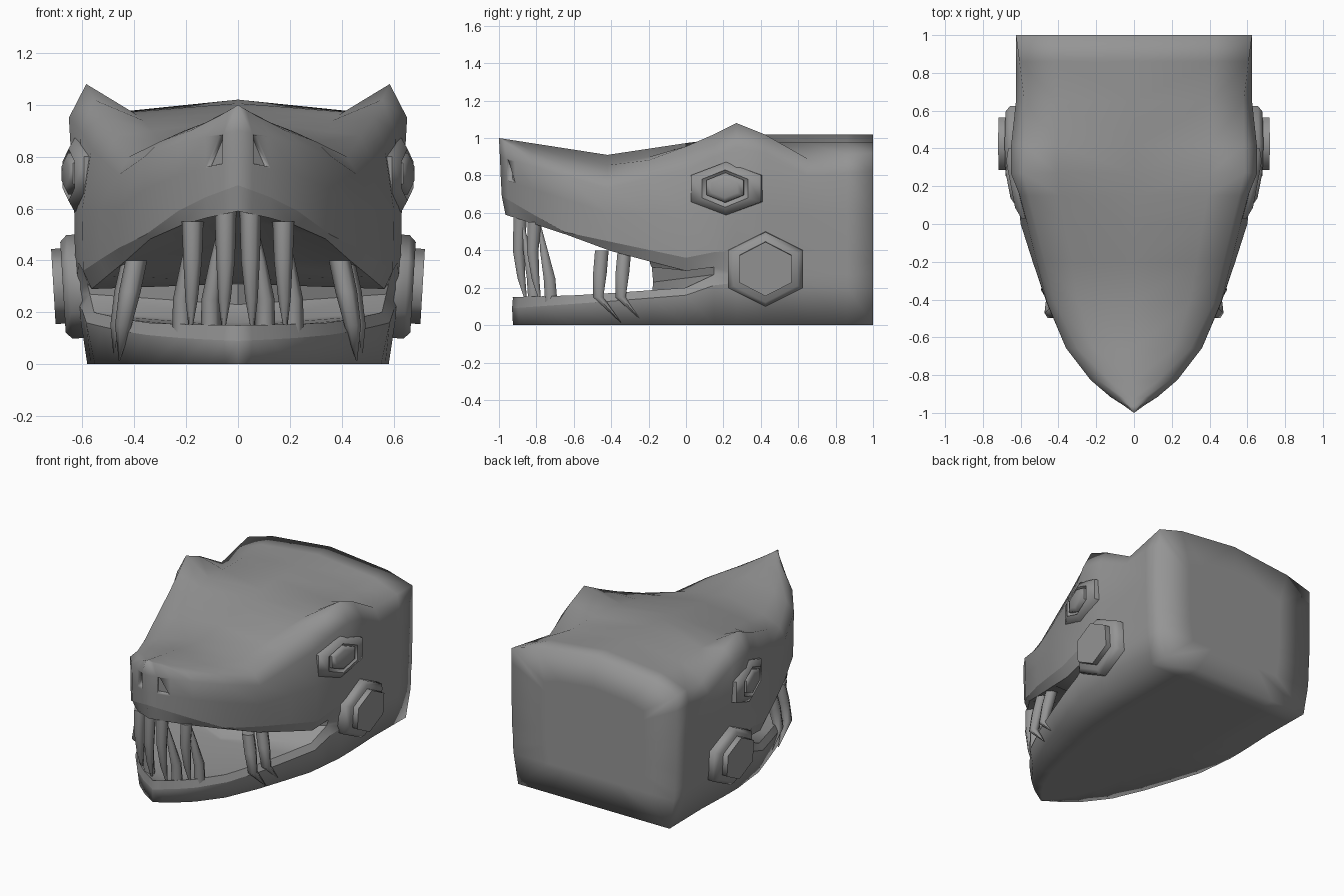
import bpy, bmesh, math
from mathutils import Matrix, Vector

cube = bpy.data.objects.get("Cube")
if cube:
    bpy.data.objects.remove(cube)

grey = bpy.data.materials.new("plain_grey")
grey.use_nodes = True
colour = (0.3, 0.3, 0.3, 1)
grey.diffuse_color = colour
grey.node_tree.nodes["Principled BSDF"].inputs["Base Color"].default_value = colour


def at(y, points):
    """Piecewise linear value at y."""
    if y <= points[0][0]:
        return points[0][1]
    for (y0, v0), (y1, v1) in zip(points, points[1:]):
        if y <= y1:
            return v0 + (v1 - v0) * (y - y0) / (y1 - y0)
    return points[-1][1]


def finish(name, bm):
    """Turn one half into a mirrored object."""
    bmesh.ops.remove_doubles(bm, verts=bm.verts, dist=0.0005)
    bmesh.ops.dissolve_degenerate(bm, edges=bm.edges, dist=0.0001)
    bmesh.ops.recalc_face_normals(bm, faces=bm.faces)
    for face in bm.faces:
        face.smooth = True
    mesh = bpy.data.meshes.new(name)
    bm.to_mesh(mesh)
    bm.free()
    mesh.materials.append(grey)
    obj = bpy.data.objects.new(name, mesh)
    bpy.context.collection.objects.link(obj)
    mirror = obj.modifiers.new("mirror", "MIRROR")
    mirror.use_clip = True
    return obj


def sharpen(obj, degrees):
    bpy.ops.object.select_all(action="DESELECT")
    obj.select_set(True)
    bpy.context.view_layer.objects.active = obj
    bpy.ops.object.shade_smooth_by_angle(angle=math.radians(degrees))


def bridge(bm, a, b):
    for i in range(len(a)):
        j = (i + 1) % len(a)
        bm.faces.new((a[i], a[j], b[j], b[i]))


# Half width of the head, the brow ridge and the eye hollow along the length
width = [(-1, 0), (-.965, .055), (-.92, .125), (-.83, .23), (-.66, .36),
         (-.38, .48), (0, .6), (.3, .635), (.65, .62), (1, .625)]
brow = [(-1, 0), (-.965, .033), (-.92, .08), (-.83, .185), (-.66, .3),
        (-.42, .42), (0, .52), (.27, .585), (.65, .58), (1, .625)]
hollow = width[:5] + [(-.42, .46), (0, .565), (.15, .605), (.27, .652), (.42, .65), (.65, .625), (1, .625)]
stations = [-1, -.965, -.92, -.83, -.66, -.42, -.2, 0, .15, .27, .42, .65, .86, 1]
corner = stations.index(.15)

# Rows from crown to belly: outline, share of it, forward reach, height
rows = {
    "crown": (width, 0, 1, [(-1, 1), (-.42, .91), (.08, .985), (.4, 1.02), (1, 1.02)]),
    "valley": (brow, .7, 1, [(-1, 1), (-.83, .93), (-.42, .855), (.08, .955), (.3, .975), (1, .975)]),
    "brow": (brow, 1, 1, [(-1, 1), (-.83, .9), (-.42, .8), (.08, .985), (.27, 1.08),
                          (.42, 1.02), (.65, .89), (1, .92)]),
    "temple": (hollow, 1, .995, [(-1, .9), (-.42, .73), (0, .83), (.27, .95), (.42, .92), (.65, .8), (1, .82)]),
    "cheek": (width, 1, .99, [(-1, .78), (-.42, .6), (.2, .6), (1, .6)]),
    "lip_top": (width, .995, .985, [(-1, .69), (-.67, .5), (0, .36), (.2, .4), (1, .4)]),
    "lip_edge": (width, .94, .965, [(-1, .59), (-.68, .49), (-.4, .39), (0, .29), (.15, .31), (1, .33)]),
    "jaw_edge": (width, .925, .925, [(-1, .15), (-.6, .16), (0, .2), (.15, .27), (1, .27)]),
    "jaw_side": (width, .975, .93, [(-1, .09), (-.4, .13), (0, .16), (.2, .23), (1, .2)]),
    "jaw_base": (width, .92, .925, [(-1, 0), (1, 0)]),
    "belly": (width, .5, .92, [(-1, 0), (1, 0)]),
    "keel": (width, 0, .92, [(-1, 0), (1, 0)]),
}
names = list(rows)
upper, lower = names.index("lip_edge"), names.index("jaw_edge")

# Head and jaw skin, with a smaller ring inside the back face
bm = bmesh.new()
grid = []
for y in stations:
    ring = []
    for name, (outline, share, reach, height) in rows.items():
        if y > .2 and name in ("lip_edge", "jaw_edge"):
            share = .985
        ring.append(bm.verts.new((share * at(y, outline), y * reach if y < 0 else y, at(y, height))))
    grid.append(ring)
grid.append([bm.verts.new((v.co.x * .6, 1, .5 + (v.co.z - .5) * .6)) for v in grid[-1]])

nostrils = []
for s in range(len(grid) - 1):
    for r in range(len(names) - 1):
        if r == upper and s < corner:
            continue
        face = bm.faces.new((grid[s][r], grid[s + 1][r], grid[s + 1][r + 1], grid[s][r + 1]))
        if s == 1 and names[r] == "temple":
            nostrils.append(face)
bm.faces.new(grid[-1])

# Crisp lip borders
for a, b in zip(grid[:corner + 1], grid[1:]):
    for row in ("lip_top", "jaw_side"):
        k = names.index(row)
        bm.edges.get((a[k], b[k])).smooth = False

# Mouth lining: palate, floor and back wall
lining = []
for s in range(corner + 1):
    y = stations[s] * .97
    depth = min(y, -.2) + .05 * max(0, y + .2)
    lip, jaw = grid[s][upper], grid[s][lower]
    roof = bm.verts.new((0, depth, lip.co.z + .08 * math.sin(math.pi * s / corner)))
    floor = bm.verts.new((0, depth * .96, jaw.co.z - .04 * min(1, s / 3)))
    lining.append((lip, roof, floor, jaw))
for a, b in zip(lining, lining[1:]):
    bm.faces.new((a[0], b[0], b[1], a[1]))
    bm.faces.new((a[2], b[2], b[3], a[3]))
    for k in (0, 3):
        bm.edges.get((a[k], b[k])).smooth = False
wall = bm.faces.new(lining[-1])
for edge in wall.edges:
    edge.smooth = False
bmesh.ops.recalc_face_normals(bm, faces=bm.faces)

# Nostril pits, narrowing to a point at the top
bmesh.ops.inset_individual(bm, faces=nostrils, thickness=.005, use_even_offset=True)
for face in nostrils:
    top = sorted(face.verts, key=lambda v: v.co.z)[2:]
    inner, outer = sorted(top, key=lambda v: v.co.x)
    outer.co = outer.co.lerp(inner.co, .8)
bmesh.ops.inset_individual(bm, faces=nostrils, thickness=.004, depth=-.03)
for face in nostrils:
    for edge in face.edges:
        edge.smooth = False
finish("head", bm)


def hex_boss(name, centre, yaw, roll, rings):
    """Stacked six-sided rings (half length, half height, outward)."""
    bm = bmesh.new()
    turn = Matrix.Rotation(yaw, 3, "Z") @ Matrix.Rotation(roll, 3, "Y")
    loops = []
    for ry, rz, out in rings:
        loop = []
        for k in range(6):
            a = math.radians(90 + 60 * k)
            p = Vector((out, ry * math.cos(a) / math.cos(math.pi / 6), rz * math.sin(a)))
            loop.append(bm.verts.new(Vector(centre) + turn @ p))
        loops.append(loop)
    for a, b in zip(loops, loops[1:]):
        bridge(bm, a, b)
    bm.faces.new(loops[0])
    bm.faces.new(loops[-1])
    sharpen(finish(name, bm), 65)


# Eyes set in raised sockets, and jaw hinges
hex_boss("eye_socket", (.622, .215, .73), -.19, 0,
         [(.195, .145, -.06), (.19, .142, .008), (.125, .1, .032), (.11, .085, .015)])
hex_boss("eye", (.622, .215, .735), -.19, 0,
         [(.1, .08, -.03), (.1, .08, .033), (.07, .055, .046)])
hex_boss("jaw_hinge", (.62, .425, .3), 0, .06,
         [(.2, .2, -.06), (.2, .2, .03), (.17, .175, .055)])
hex_boss("hinge_cap", (.62, .425, .305), 0, .06,
         [(.14, .145, 0), (.14, .145, .092)])


def tooth(name, path):
    """Six-sided tapering tooth along (x, y, z, radius) points."""
    bm = bmesh.new()
    loops = []
    for x, y, z, radius in path:
        loops.append([bm.verts.new((x + radius * math.cos(k * math.pi / 3),
                                    y + radius * math.sin(k * math.pi / 3), z)) for k in range(6)])
    for a, b in zip(loops, loops[1:]):
        bridge(bm, a, b)
    bm.faces.new(loops[0])
    bm.faces.new(loops[-1])
    sharpen(finish(name, bm), 65)


# Front teeth hanging from the palate
for label, x, y, top in (("inner", .048, -.885, .59), ("outer", .175, -.81, .55)):
    tooth(label + "_upper_tooth", [(x, y, top, .042), (x, y - .01, .4, .036),
                                   (x + .004, y + .005, .25, .024), (x + .008, y + .03, .13, .006)])

# Front teeth rising from the jaw
for label, x, y in (("inner", .105, -.81), ("outer", .215, -.72)):
    tooth(label + "_lower_tooth", [(x, y, .12, .038), (x, y - .01, .25, .036),
                                   (x - .02, y - .04, .4, .024), (x - .035, y - .06, .53, .006)])

# Long hooked fangs at the sides
for label, x, y, top in (("front", .392, -.45, .4), ("rear", .41, -.33, .39)):
    tooth(label + "_fang", [(x, y, top, .042), (x + .025, y - .01, .28, .042),
                            (x + .05, y - .02, .15, .032), (x + .065, y + .1, .015, .003)])
